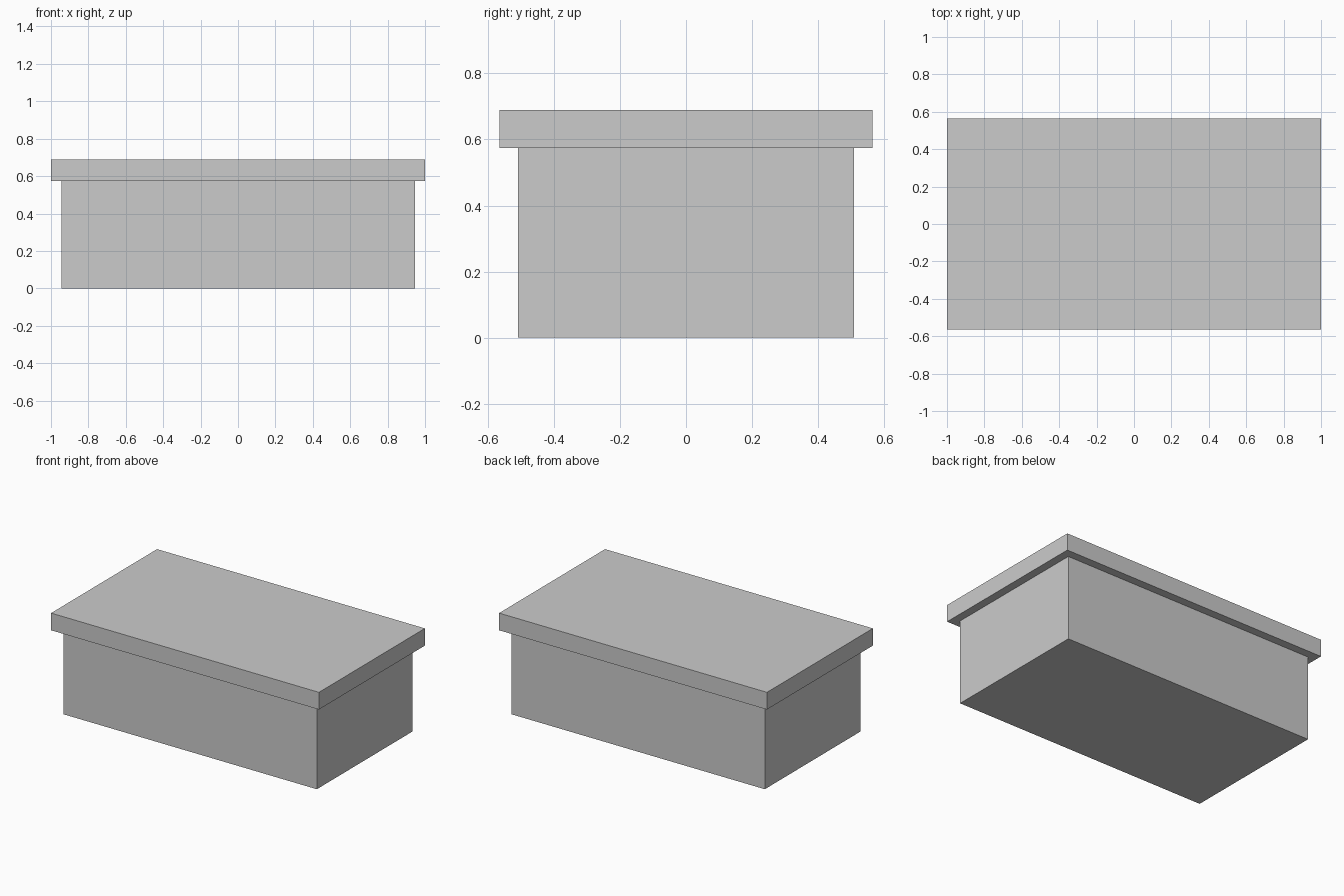
import bpy

if "Cube" in bpy.data.objects:
    bpy.data.objects.remove(bpy.data.objects["Cube"])


def box(name, size_x, size_y, z0, z1):
    """Axis-aligned box centred on x = y = 0, spanning z0 to z1."""
    bpy.ops.mesh.primitive_cube_add(size=1, location=(0, 0, (z0 + z1) / 2))
    obj = bpy.context.object
    obj.name = name
    obj.scale = (size_x, size_y, z1 - z0)
    bpy.ops.object.transform_apply(location=False, rotation=False, scale=True)
    return obj


LID_BOTTOM = 0.574

# Main container
box("box_body", 1.89, 1.018, 0.0, LID_BOTTOM)

# Overhanging lid
box("lid", 2.0, 1.13, LID_BOTTOM, 0.69)
